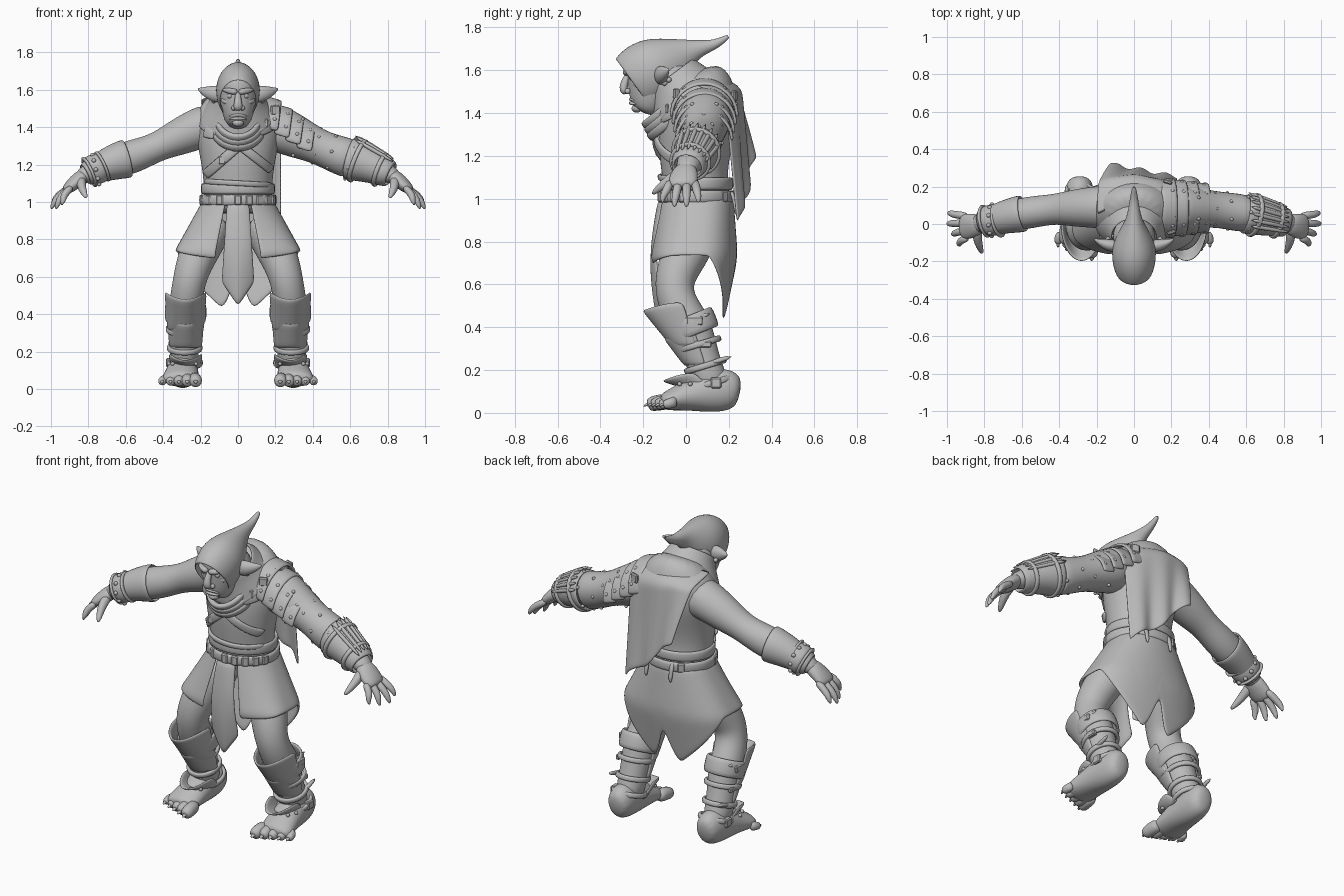
import bpy, bmesh
from math import sin, cos, pi, sqrt, copysign
from mathutils import Vector, Matrix

if "Cube" in bpy.data.objects:
    bpy.data.objects.remove(bpy.data.objects["Cube"])

grey = bpy.data.materials.new("plain grey")
grey.use_nodes = True
grey.diffuse_color = (.5, .5, .5, 1)
grey.node_tree.nodes["Principled BSDF"].inputs["Base Color"].default_value = grey.diffuse_color
UP, BACK = Vector((0, 0, 1)), Vector((0, 1, 0))


def make(name, bm, mirror=False, solid=0, sub=0, bevel=0):
    bmesh.ops.recalc_face_normals(bm, faces=bm.faces)
    mesh = bpy.data.meshes.new(name)
    bm.to_mesh(mesh)
    bm.free()
    mesh.materials.append(grey)
    obj = bpy.data.objects.new(name, mesh)
    bpy.context.collection.objects.link(obj)
    if not bevel:
        mesh.shade_smooth()
    if mirror:
        obj.modifiers.new("Mirror", "MIRROR").use_mirror_merge = False
    if solid:
        shell = obj.modifiers.new("Solidify", "SOLIDIFY")
        shell.thickness, shell.offset = solid, 0
    if bevel:
        obj.modifiers.new("Bevel", "BEVEL").width = bevel
    if sub:
        smooth = obj.modifiers.new("Subdivision", "SUBSURF")
        smooth.levels = smooth.render_levels = sub


def loft(name, rows, ref=UP, sides=12, sub=2, capped=True, **options):
    """Skin elliptical rings (x, y, z, width, height) along a path."""
    bm = bmesh.new()
    path = [Vector(row[:3]) for row in rows]
    rings = []
    for i, row in enumerate(rows):
        along = (path[min(i + 1, len(path) - 1)] - path[max(i - 1, 0)]).normalized()
        side = along.cross(ref).normalized()
        lift = side.cross(along)
        angles = [2 * pi * k / sides for k in range(sides)]
        rings.append([bm.verts.new(path[i] + (side * row[3] * cos(a) + lift * row[4] * sin(a)) * 1.04)
                      for a in angles])
    for low, high in zip(rings, rings[1:]):
        for k in range(sides):
            n = (k + 1) % sides
            bm.faces.new((low[k], low[n], high[n], high[k]))
    if capped:
        bm.faces.new(rings[0])
        bm.faces.new(rings[-1])
    make(name, bm, sub=sub, **options)


def sheet(name, nu, nv, shape, solid=.014, sub=1, **options):
    """Grid surface from shape(u, v)."""
    bm = bmesh.new()
    grid = [[bm.verts.new(shape(i / nu, j / nv)) for j in range(nv + 1)] for i in range(nu + 1)]
    for a, b in zip(grid, grid[1:]):
        for j in range(nv):
            bm.faces.new((a[j], b[j], b[j + 1], a[j + 1]))
    make(name, bm, solid=solid, sub=sub, **options)


def band(name, centre, radii, height, axis=UP, ref=BACK, solid=.02, **options):
    c, step = Vector(centre), Vector(axis).normalized() * height / 2
    rows = [(*(c + step * k), *radii) for k in (-1, 0, 1)]
    loft(name, rows, ref, sides=16, sub=1, capped=False, solid=solid, **options)


def balls(name, centres, radius, **options):
    bm = bmesh.new()
    for c in centres:
        bmesh.ops.create_icosphere(bm, subdivisions=2, radius=radius, matrix=Matrix.Translation(c))
    make(name, bm, **options)


def blocks(name, items, **options):
    """Bevelled boxes from (centre, size, turn about z)."""
    bm = bmesh.new()
    for centre, size, turn in items:
        matrix = Matrix.Translation(centre) @ Matrix.Rotation(turn, 4, 'Z') @ Matrix.Diagonal((*size, 1))
        bmesh.ops.create_cube(bm, size=1, matrix=matrix)
    make(name, bm, bevel=.006, **options)


def mix(a, b, t):
    return a + (b - a) * t


# Torso
TORSO = [(0, .05, .93, .18, .15), (0, .05, 1.03, .18, .15), (0, .04, 1.12, .18, .15),
         (0, .04, 1.25, .2, .17), (0, .06, 1.38, .23, .18), (0, .08, 1.46, .23, .16),
         (0, .08, 1.54, .18, .14), (0, .05, 1.6, .11, .1)]
loft("torso", TORSO, BACK, sides=16)


def chest(x, z):
    for a, b in zip(TORSO, TORSO[1:]):
        if a[2] <= z <= b[2]:
            y, rx, ry = (mix(a[k], b[k], (z - a[2]) / (b[2] - a[2])) for k in (1, 3, 4))
            return y - ry * sqrt(max(.05, 1 - (x / rx) ** 2)) - .01


# Head and face
loft("neck", [(0, .04, 1.45, .11, .11), (0, -.08, 1.5, .09, .09), (0, -.15, 1.54, .08, .08)], UP)
loft("head", [(0, -.2, 1.4, .045, .05), (0, -.18, 1.44, .075, .085), (0, -.17, 1.5, .09, .1),
              (0, -.165, 1.57, .1, .11), (0, -.16, 1.64, .1, .12), (0, -.15, 1.7, .07, .08)], BACK)
loft("nose", [(0, -.26, 1.59, .015, .015), (0, -.285, 1.55, .018, .02), (0, -.295, 1.51, .028, .022),
              (0, -.28, 1.488, .018, .014)], BACK, sides=8)
balls("nostril", [(.023, -.272, 1.502)], .014, mirror=True)
balls("eye", [(.042, -.252, 1.567)], .016, mirror=True)
loft("brow", [(0, -.28, 1.587, .02, .018), (.04, -.278, 1.592, .02, .018), (.085, -.235, 1.6, .014, .01)],
     sides=8, sub=1, mirror=True)
loft("cheekbone", [(.03, -.24, 1.53, .018, .016), (.06, -.23, 1.535, .024, .02), (.09, -.19, 1.55, .014, .014)],
     sides=8, sub=1, mirror=True)
for label, z in (("upper_lip", 1.468), ("lower_lip", 1.45)):
    loft(label, [(-.05, -.235, z - .01, .01, .006), (0, -.264, z, .016, .011), (.05, -.235, z - .01, .01, .006)],
         sides=8, sub=1)
loft("chin", [(-.03, -.215, 1.425, .02, .016), (0, -.238, 1.42, .03, .024), (.03, -.215, 1.425, .02, .016)],
     sides=8)
loft("ear", [(.08, -.12, 1.57, .03, .045), (.13, -.115, 1.58, .035, .045), (.18, -.1, 1.59, .02, .026),
             (.215, -.08, 1.605, .004, .005)], mirror=True)
balls("earring", [(.13, -.1, 1.54), (.14, -.08, 1.555)], .013, mirror=True)

# Hood with long tail, and layered cowl
loft("hood", [(0, -.25, 1.54, .095, .135), (0, -.195, 1.58, .112, .15), (0, -.125, 1.615, .113, .142),
              (0, -.05, 1.65, .078, .104), (0, .01, 1.685, .042, .058), (0, .07, 1.705, .026, .03),
              (0, .14, 1.72, .015, .016), (0, .2, 1.76, .005, .005)], capped=False, solid=.012)
loft("hood_nape", [(0, -.13, 1.6, .1, .11), (0, -.08, 1.56, .11, .11), (0, -.02, 1.5, .12, .12)], BACK)
loft("cowl", [(0, -.07, 1.58, .12, .12), (0, -.04, 1.54, .135, .14), (0, 0, 1.48, .18, .17),
              (0, .03, 1.42, .215, .19)], BACK, capped=False, solid=.016)
for i in range(3):
    band("scarf_fold", (0, -.07 + .02 * i, 1.44 - .02 * i), (.11 + .012 * i, .15 + .01 * i), .045,
         axis=(0, -.65, .8), solid=.03)

# Chest straps
def strap(name, start, end, width, lift=.006):
    a, b = Vector(start), Vector(end)
    normal = (b - a).orthogonal().normalized() * width

    def shape(u, v):
        x, z = a.lerp(b, u) + normal * (v - .5)
        return x, chest(x, z) - lift, z
    sheet(name, 12, 2, shape, solid=.018)


strap("shoulder_strap", (.2, 1.47), (-.18, 1.14), .055, .012)
strap("cross_strap", (.0, 1.31), (.18, 1.17), .05)
strap("lower_strap", (-.18, 1.11), (.18, 1.09), .03)
strap("right_lapel", (-.13, 1.5), (-.16, 1.34), .06)
blocks("strap_buckles", [((x, chest(x, z) - .016, z), (.04, .014, .045), x) for x, z in
                         [(mix(.2, -.18, t), mix(1.47, 1.14, t)) for t in (.15, .35, .55, .75)]])

# Belt
band("waist_sash", (0, .05, 1.07), (.186, .158), .06)
band("belt", (0, .05, 1.01), (.194, .166), .06, solid=.022)
blocks("belt_pouches", [((.198 * sin(a), .05 - .17 * cos(a), 1.01), (.04, .024, .055), a)
                        for a in (-1.3, -.9, -.5, 0, .3, .6, .9, 1.2, 2.4, 3.7)])
for x in (-.06, .1):
    loft("belt_hanger", [(x, .21, 1.04, .014, .01), (x, .23, .98, .014, .01), (x, .235, .92, .01, .008)], BACK,
         sides=8, sub=1)


# Skirt with two pointed back tails and an open front
def skirt(u, v):
    a = mix(-2.78, 2.78, u)
    d = abs(a)
    hem = mix(.64, .42, d / .22) if d < .22 else mix(.42, .735, min(1, (d - .22) / 1.1))
    hem -= .04 * max(0, d - 1.8)
    z = mix(1, hem, v)
    t = min(1, (1 - z) / .27)
    y = mix(.165, .2, t) - max(0, .73 - z) * .2
    flat = mix(1, .5, t) if d > pi / 2 else .75
    return mix(.185, .335, t) * sin(a), mix(.05, .035, t) + y * copysign(abs(cos(a)) ** flat, cos(a)), z


sheet("skirt", 64, 10, skirt)


def loincloth(u, v):
    side = 2 * u - 1
    z = mix(.99, .57 - .13 * (1 - abs(side)), v)
    return side * mix(.06, .088, v), -.125 - .035 * sin(v * 2.9) + .02 * side * side, z


sheet("loincloth", 8, 8, loincloth)


# Cape hanging lower on the left
def cape(u, v):
    x = mix(mix(-.2, .23, u), mix(-.13, .23, u), v)
    y = .1 + .15 * sin(min(v * 8, 1) * pi / 2) + .07 * (1 - u) * v
    y += .011 * sin(u * 17) * v - 1.4 * x * x * (1 - v)
    return x, y, mix(1.58 - .8 * x * x, mix(1.2, .88, u) + .02 * sin(u * 9), v)


sheet("cape", 30, 14, cape, solid=.012)

# Legs
loft("leg", [(.1, .06, .92, .1, .12), (.18, .02, .79, .11, .115), (.235, -.04, .67, .098, .1),
             (.26, -.06, .58, .088, .09), (.275, -.03, .49, .088, .093), (.28, .025, .4, .094, .098),
             (.283, .06, .3, .082, .086), (.287, .095, .2, .077, .078), (.29, .13, .1, .073, .088)],
     BACK, mirror=True)
loft("foot", [(.29, .255, .1, .048, .06), (.29, .205, .112, .076, .1), (.295, .11, .1, .082, .1),
              (.3, 0, .08, .09, .07), (.31, -.07, .06, .097, .05), (.31, -.12, .048, .088, .036)], mirror=True)
for i in range(5):
    x, r, tip = .232 + .039 * i, .037 - .003 * i, -.18 + .018 * i
    spread = (i - 1) * .006
    loft("toe", [(x, -.06, .055, r, r), (x + spread / 2, tip + .06, .05, r, r * 1.1), (x + spread, tip + .02, .042, r, r),
                 (x + spread, tip, .034, r * .7, r * .7)], sides=8, sub=1, mirror=True)
    loft("toenail", [(x + spread, tip + .01, .045, r * .6, .012), (x + spread, tip - .02, .03, .006, .004)],
         sides=6, sub=1, mirror=True)


# Shin guards, flared at the top
def guard(top, drop, front, back, width):
    def shape(u, v):
        a = mix(-1.5, 1.5, u)
        y = mix(mix(*back, v), mix(*front, v), cos(a))
        return .28 + mix(width, width * .85, v) * sin(a), y, top - drop * v + .04 * sin(a) ** 2 * (1 - v)
    return shape


sheet("knee_guard", 12, 5, guard(.48, .17, (-.2, -.06), (.0, .06), .108), mirror=True, solid=.016)
sheet("shin_guard", 12, 4, guard(.35, .13, (-.1, .0), (.05, .1), .096), mirror=True, solid=.016)
sheet("instep_guard", 8, 4, guard(.15, .04, (-.11, .02), (.05, .13), .088), mirror=True)
band("calf_wrap", (.28, .03, .41), (.1, .105), .1, axis=(0, -.4, 1), mirror=True)
for y, z, r in ((.06, .32, .09), (.09, .22, .084), (.125, .14, .086)):
    band("leg_strap", (.285, y, z), (r, r * 1.08), .03, axis=(0, -.3, 1), mirror=True)
blocks("leg_buckles", [((.375, .04, .43), (.03, .08, .04), 0), ((.37, .08, .32), (.025, .08, .03), 0),
                       ((.37, .14, .14), (.03, .05, .05), 0)], mirror=True)
for y, z in ((.05, .445), (.15, .245)):
    loft("strap_roll", [(.36, y - .06, z - .02, .013, .013), (.36, y + .07, z + .02, .013, .013)], sides=8, sub=1,
         mirror=True)
balls("boot_studs", [(.37, .02, .135), (.35, -.03, .135), (.225, -.03, .135)], .011, mirror=True)

# Arms and hands
ARM = [(.12, .09, 1.42, .12, .12), (.22, .09, 1.39, .11, .11), (.32, .085, 1.345, .1, .098),
       (.42, .08, 1.3, .08, .077), (.5, .07, 1.265, .083, .083), (.6, .055, 1.23, .086, .093),
       (.7, .035, 1.2, .073, .073), (.8, .01, 1.155, .054, .05), (.86, -.005, 1.12, .048, .038)]
loft("arm", ARM, mirror=True)
loft("palm", [(.81, .005, 1.15, .048, .04), (.86, -.008, 1.115, .064, .04), (.9, -.015, 1.08, .07, .033),
              (.93, -.015, 1.055, .056, .022)], mirror=True)
for k, (x, z) in enumerate(((.945, .985), (.975, .965), (1, .965), (.995, .985))):
    y = -.072 + .038 * k
    end = -.11 + .056 * k
    loft("finger", [(.885, y, 1.085, .023, .023), (mix(.92, x, .55), mix(y, end, .5), mix(1.07, z, .4), .021, .021),
                    (x - .012, end, z + .025, .017, .016), (x, end, z - .005, .007, .006)], sides=8, sub=1, mirror=True)
loft("thumb", [(.835, -.02, 1.125, .03, .032), (.84, -.075, 1.09, .026, .027), (.825, -.125, 1.05, .02, .02),
               (.81, -.16, 1.02, .008, .008)], sides=8, sub=1, mirror=True)


def sleeve(name, rows, grow, side, solid=.016):
    loft(name, [(side * x, y, z, a + grow, b + grow) for x, y, z, a, b in rows], sides=16, sub=1,
         capped=False, solid=solid)


def around(row, side, angle, grow):
    x, y, z, a, b = row
    return side * (x + .3 * b * sin(angle)), y + (a + grow) * cos(angle), z + (b + grow) * sin(angle)


FOREARM = [(.59, .057, 1.233, .088, .094), (.64, .048, 1.22, .083, .087), (.7, .035, 1.2, .076, .076),
           (.76, .02, 1.173, .064, .062), (.82, .005, 1.145, .056, .05)]
sleeve("right_bracer", FOREARM, .004, -1, .014)
band("right_wrist_band", (-.76, .02, 1.175), (.073, .072), .07, axis=(-1, -.2, -.45), ref=UP)
for x, z in ((-.725, 1.19), (-.795, 1.16)):
    band("right_wrist_rim", (x, .015, z), (.075, .074), .016, axis=(-1, -.2, -.45), ref=UP, solid=.026)
balls("right_wrist_studs", [around(FOREARM[3], -1, k * pi / 5, .02) for k in range(10)], .012)

# Studded left sleeve, bracer and darts
sleeve("left_sleeve", ARM[1:6], .006, 1)
balls("sleeve_studs", [around(row, 1, a * pi / 3 + n * .5, .013) for n, row in enumerate(ARM[2:6])
                       for a in range(6)], .01)
sleeve("left_bracer", FOREARM, .012, 1, .018)
for row in FOREARM[1:4:2]:
    band("bracer_strap", row[:3], (row[3] + .024, row[4] + .024), .025, axis=(1, -.2, -.4), ref=UP)
for k in range(7):
    a = .35 + k * .3
    start, end = (Vector(around(FOREARM[n], 1, a, .034)) for n in (0, 4))
    loft("dart", [(*start, .012, .012), (*start.lerp(end, .8), .012, .012), (*end, .003, .003)], sides=8, sub=1)


# Layered left shoulder plates
def plate(i):
    def shape(u, v):
        a = mix(-1.6, 1.6, u)
        x = .13 + .06 * i + .085 * v
        return (x + .02 * cos(a), .085 + (.148 - .008 * i + .008 * v) * sin(a),
                1.405 - .037 * i - .025 * v + (.155 - .008 * i) * cos(a))
    return shape


for i in range(4):
    sheet("shoulder_plate", 14, 3, plate(i), solid=.016)
    balls("plate_rivets", [plate(i)(u, .7) for u in (.12, .3, .7, .88)], .012)
blocks("shoulder_buckles", [((.2, -.045, 1.49), (.05, .02, .05), .3), ((.18, .225, 1.48), (.05, .02, .05), -.3)])
